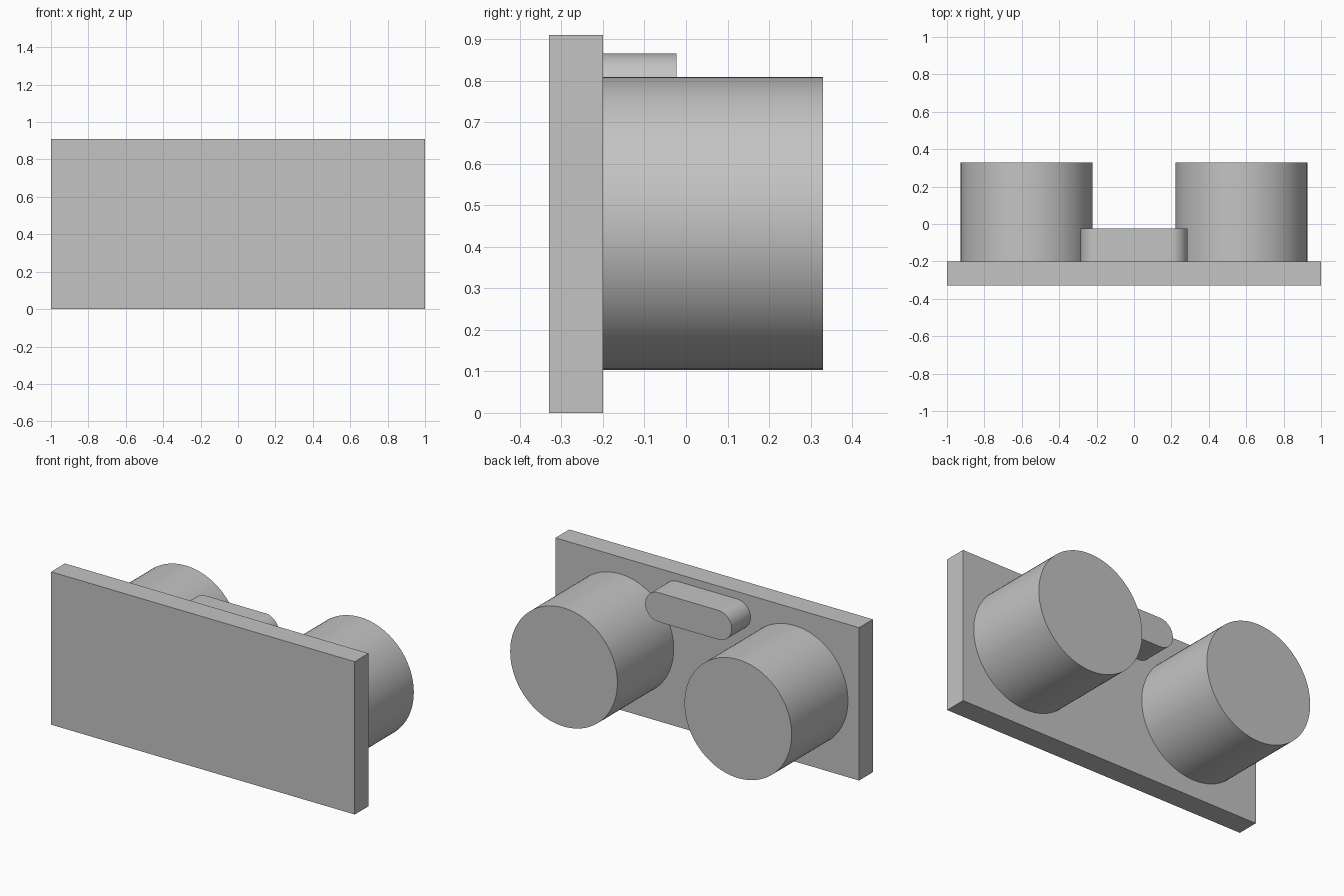
import bpy, bmesh, math

cube = bpy.data.objects.get("Cube")
if cube:
    bpy.data.objects.remove(cube, do_unlink=True)

grey = bpy.data.materials.new("plain grey")
grey.use_nodes = True
colour = (0.55, 0.55, 0.55, 1)
grey.diffuse_color = colour
grey.node_tree.nodes["Principled BSDF"].inputs["Base Color"].default_value = colour

FRONT, PLATE_BACK = -0.33, -0.2
HEIGHT = 0.91


def arc(cx, cz, r, start, end, steps):
    """Points along an arc in the x-z plane."""
    return [(cx + r * math.cos(start + (end - start) * i / steps),
             cz + r * math.sin(start + (end - start) * i / steps))
            for i in range(steps + 1)]


def extrude(name, outline, y0, y1, smooth=False):
    """Solid with an x-z outline running from y0 to y1."""
    bm = bmesh.new()
    face = bm.faces.new([bm.verts.new((x, y0, z)) for x, z in outline])
    new = bmesh.ops.extrude_face_region(bm, geom=[face])["geom"]
    moved = [v for v in new if isinstance(v, bmesh.types.BMVert)]
    bmesh.ops.translate(bm, verts=moved, vec=(0, y1 - y0, 0))
    bmesh.ops.recalc_face_normals(bm, faces=bm.faces)
    mesh = bpy.data.meshes.new(name)
    bm.to_mesh(mesh)
    bm.free()
    mesh.materials.append(grey)
    obj = bpy.data.objects.new(name, mesh)
    bpy.context.collection.objects.link(obj)
    if smooth:
        bpy.ops.object.select_all(action="DESELECT")
        obj.select_set(True)
        bpy.context.view_layer.objects.active = obj
        bpy.ops.object.shade_smooth_by_angle(angle=math.radians(30))
    return obj


# Flat front plate
extrude("front_plate", [(-1, 0), (1, 0), (1, HEIGHT), (-1, HEIGHT)], FRONT, PLATE_BACK)

# Two round barrels behind the plate
for side, x in (("left", 0.574), ("right", -0.574)):
    circle = arc(x, 0.456, 0.353, 0, math.tau, 96)[:-1]
    extrude(side + "_barrel", circle, PLATE_BACK, -FRONT, smooth=True)

# Round-ended block between the barrels, near the top
r, half, z = 0.087, 0.285, 0.779
slot = (arc(half - r, z, r, -math.pi / 2, math.pi / 2, 32)
        + arc(r - half, z, r, math.pi / 2, math.pi * 1.5, 32))
extrude("rounded_block", slot, PLATE_BACK, -0.023, smooth=True)
